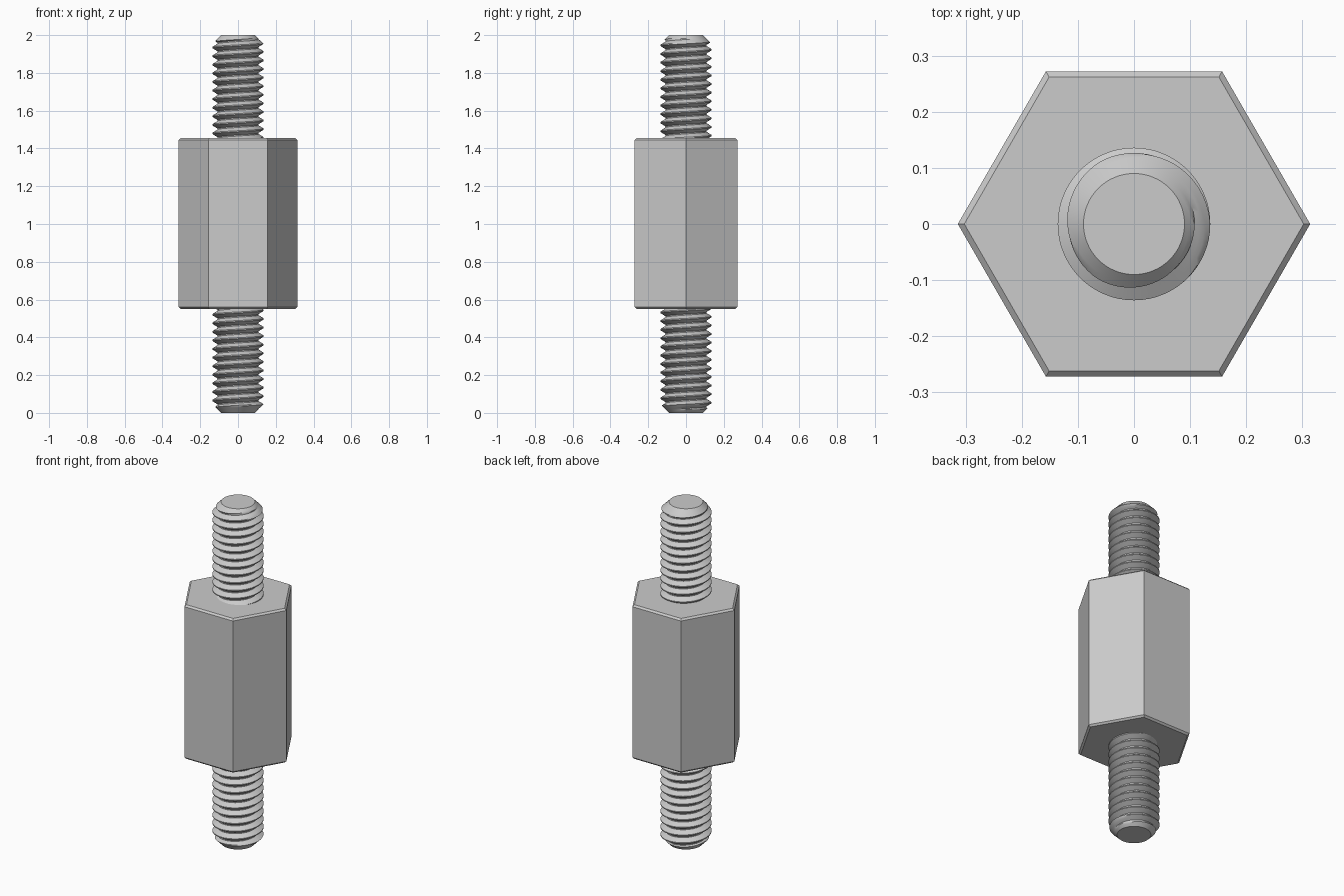
import bpy, bmesh, math

cube = bpy.data.objects.get("Cube")
if cube:
    bpy.data.objects.remove(cube)

# Single plain metal colour
metal = bpy.data.materials.new("grey_metal")
metal.use_nodes = True
grey = (0.6, 0.6, 0.6, 1.0)
metal.diffuse_color = grey
metal.node_tree.nodes["Principled BSDF"].inputs["Base Color"].default_value = grey


def finish(bm, name):
    bmesh.ops.recalc_face_normals(bm, faces=bm.faces[:])
    mesh = bpy.data.meshes.new(name)
    bm.to_mesh(mesh)
    bm.free()
    mesh.materials.append(metal)
    obj = bpy.data.objects.new(name, mesh)
    bpy.context.collection.objects.link(obj)
    return obj


# Hexagonal body with chamfered rims
def hex_body(radius, z0, z1, chamfer):
    bm = bmesh.new()
    inner = radius - chamfer / math.cos(math.pi / 6)
    profile = [(inner, z0), (radius, z0 + chamfer), (radius, z1 - chamfer), (inner, z1)]
    rings = [[bm.verts.new((r * math.cos(i * math.pi / 3), r * math.sin(i * math.pi / 3), z))
              for i in range(6)] for r, z in profile]
    for low, high in zip(rings, rings[1:]):
        for i in range(6):
            j = (i + 1) % 6
            bm.faces.new((low[i], low[j], high[j], high[i]))
    bm.faces.new(rings[0])
    bm.faces.new(rings[-1])
    return finish(bm, "hex_body")


# Threaded stud: helical rows whose radius follows the thread and the end cone
MAJOR, MINOR, TIP = 0.136, 0.108, 0.09
PITCH = 1 / 22
CREST_Z = 1.957
SIDES, ROWS = 64, 8


def thread_radius(phase, z):
    away = abs((phase + 0.5) % 1 - 0.5)
    blend = min(max((away - 1 / 16) / (3 / 8), 0), 1)
    return min(MAJOR + (MINOR - MAJOR) * blend, TIP + 2 - z)


def threaded_stud(name, z0, z1):
    bm = bmesh.new()
    turns = math.ceil((z1 - z0) / PITCH) + 3
    count = turns * ROWS
    columns = []
    for i in range(SIDES):
        angle = 2 * math.pi * i / SIDES
        column = []
        for k in range(count + ROWS):
            phase = (k + 0.5) / ROWS - turns
            z = CREST_Z + PITCH * (phase + 2 + i / SIDES)
            clamped = min(max(z, z0), z1)
            r = thread_radius(phase + (clamped - z) / PITCH, clamped)
            column.append(bm.verts.new((r * math.cos(angle), r * math.sin(angle), clamped)))
        columns.append(column)
    for i in range(SIDES):
        shift = ROWS if i == SIDES - 1 else 0
        right = columns[(i + 1) % SIDES]
        for k in range(count - 1):
            quad = (columns[i][k], right[k + shift], right[k + 1 + shift], columns[i][k + 1])
            # Skip cells squeezed flat by the stud ends
            heights = [v.co.z for v in quad]
            if max(heights) - min(heights) > 1e-6:
                bm.faces.new(quad)
    bmesh.ops.remove_doubles(bm, verts=bm.verts[:], dist=1e-5)
    loose = [v for v in bm.verts if not v.link_faces]
    bmesh.ops.delete(bm, geom=loose, context='VERTS')
    # Flat end caps
    rim = [e for e in bm.edges if e.is_boundary]
    bmesh.ops.holes_fill(bm, edges=rim, sides=0)
    return finish(bm, name)


hex_body(0.314, 0.55, 1.455, 0.01)
upper = threaded_stud("upper_stud", 1.43, 2.0)

bpy.ops.object.select_all(action='DESELECT')
upper.select_set(True)
bpy.context.view_layer.objects.active = upper
bpy.ops.object.shade_smooth_by_angle(angle=math.radians(30))

# Lower stud is the upper one turned half a turn about the x axis
lower = upper.copy()
lower.name = "lower_stud"
lower.rotation_euler = (math.pi, 0, 0)
lower.location = (0, 0, 2)
bpy.context.collection.objects.link(lower)
